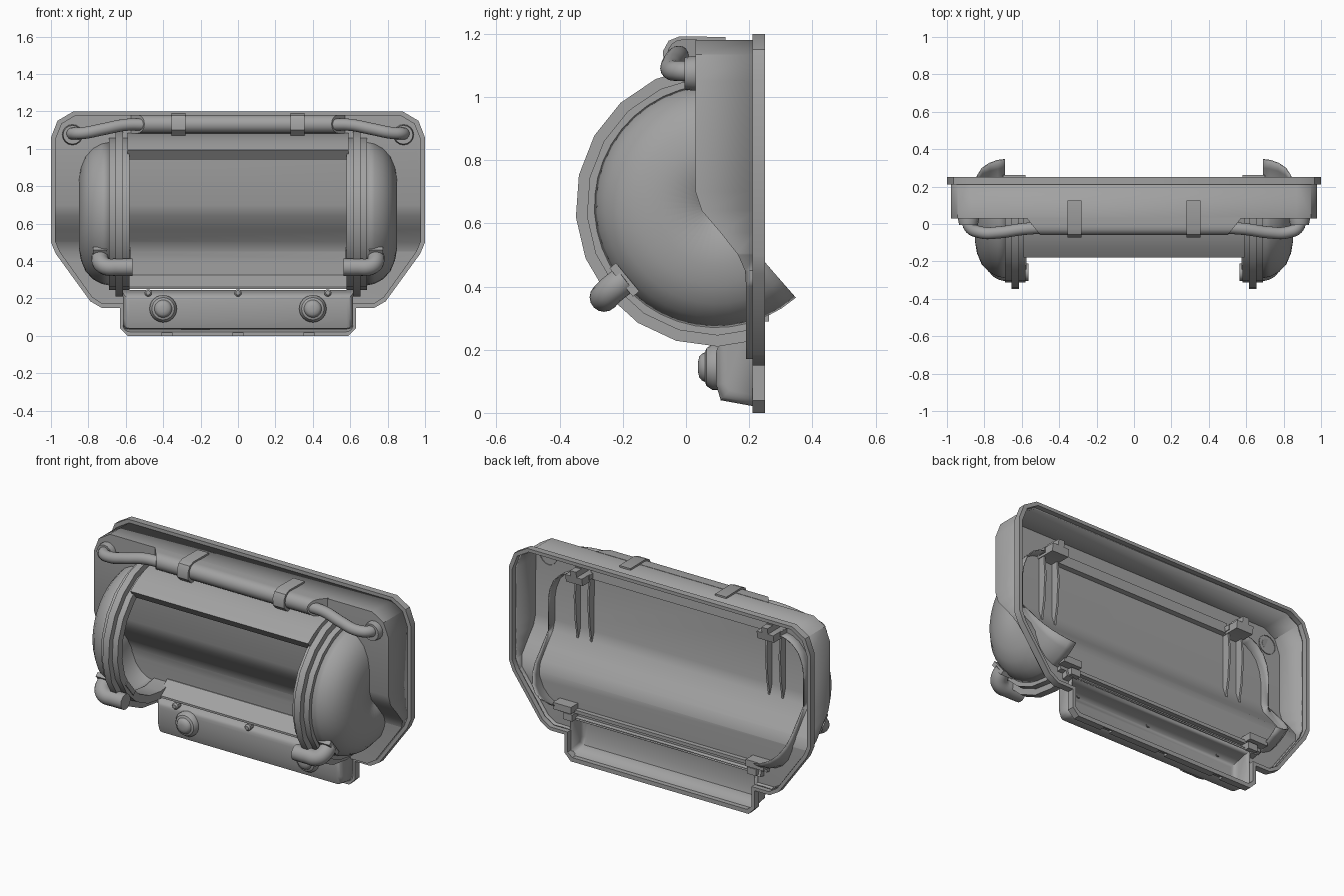
import bpy, bmesh
from math import cos, sin, radians, pi
from mathutils import Matrix

if "Cube" in bpy.data.objects:
    bpy.data.objects.remove(bpy.data.objects["Cube"])

CY, CZ = 0.095, 0.655          # drum axis
GREY = bpy.data.materials.new("dark_grey")
GREY.diffuse_color = (.36, .36, .36, 1)
GREY.use_nodes = True
GREY.node_tree.nodes["Principled BSDF"].inputs["Base Color"].default_value = GREY.diffuse_color


def finish(name, bm, thick=0):
    bmesh.ops.recalc_face_normals(bm, faces=bm.faces)
    me = bpy.data.meshes.new(name)
    bm.to_mesh(me)
    bm.free()
    ob = bpy.data.objects.new(name, me)
    bpy.context.collection.objects.link(ob)
    if thick:
        m = ob.modifiers.new("thickness", 'SOLIDIFY')
        m.thickness = thick
    return ob


def from_data(name, verts, faces, thick=0):
    bm = bmesh.new()
    vs = [bm.verts.new(v) for v in verts]
    for f in faces:
        bm.faces.new([vs[i] for i in f])
    return finish(name, bm, thick)


def prism_x(name, prof, x0, x1):
    """Extrude a (y, z) outline along x."""
    n = len(prof)
    v = [(x, y, z) for x in (x0, x1) for y, z in prof]
    f = [(i, (i + 1) % n, n + (i + 1) % n, n + i) for i in range(n)]
    return from_data(name, v, f + [range(n), range(n, 2 * n)])


def revolve(name, prof, a0, a1, steps, closed=True, thick=0):
    """Sweep an (x, radius) profile around the drum axis."""
    n = len(prof)
    v, f = [], []
    for k in range(steps + 1):
        a = radians(a0 + (a1 - a0) * k / steps)
        v += [(x, CY + r * cos(a), CZ + r * sin(a)) for x, r in prof]
    for k in range(steps):
        for i in range(n if closed else n - 1):
            j = (i + 1) % n
            f.append((k * n + i, k * n + j, k * n + n + j, k * n + n + i))
    if closed:
        f += [range(n), range(steps * n, steps * n + n)]
    return from_data(name, v, f, thick)


def lathe_y(name, prof, cx, cz, n=24):
    """Turn a (radius, y) profile around an axis parallel to y."""
    m = len(prof)
    v = [(cx + r * cos(2 * pi * k / n), y, cz + r * sin(2 * pi * k / n))
         for k in range(n) for r, y in prof]
    f = [(k * m + i, k * m + i + 1, (k + 1) % n * m + i + 1, (k + 1) % n * m + i)
         for k in range(n) for i in range(m - 1)]
    f.append([k * m + m - 1 for k in range(n)])
    return from_data(name, v, f)


def tube(name, pts, r):
    cu = bpy.data.curves.new(name, 'CURVE')
    cu.dimensions = '3D'
    cu.bevel_depth, cu.bevel_resolution, cu.use_fill_caps = r, 6, True
    cu.resolution_u = 6
    sp = cu.splines.new('BEZIER')
    sp.bezier_points.add(len(pts) - 1)
    for b, p in zip(sp.bezier_points, pts):
        b.co = p
        b.handle_left_type = b.handle_right_type = 'AUTO'
    ob = bpy.data.objects.new(name, cu)
    bpy.context.collection.objects.link(ob)
    bpy.ops.object.select_all(action='DESELECT')
    ob.select_set(True)
    bpy.context.view_layer.objects.active = ob
    bpy.ops.object.convert(target='MESH')


def box(name, x, y, z, sx, sy, sz):
    bm = bmesh.new()
    bmesh.ops.create_cube(bm, size=1, matrix=Matrix.Translation((x, y, z))
                          @ Matrix.Diagonal((sx, sy, sz, 1)))
    return finish(name, bm)


def both(half):
    return half + [(-x, z) for x, z in reversed(half)]


outer = [(.88, 1.2), (.965, 1.15), (1, 1.06), (1, .5), (.975, .44), (.79, .185),
         (.73, .15), (.63, .15), (.63, .04), (.59, 0)]
inner = [(.87, 1.18), (.945, 1.135), (.978, 1.05), (.978, .505), (.955, .45), (.78, .205),
         (.725, .17), (.61, .17), (.61, .05), (.58, .025)]

# back flange following the whole outline, with three shallow notches
o, i_ = both(outer), both(inner)
n = len(o)
v = [(x, y, z) for y in (.21, .25) for loop in (o, i_) for x, z in loop]
f = []
for k in range(n):
    j = (k + 1) % n
    f += [(k, j, n + j, n + k), (2 * n + k, 2 * n + j, 3 * n + j, 3 * n + k),
          (k, j, 2 * n + j, 2 * n + k), (n + k, n + j, 3 * n + j, 3 * n + k)]
flange = from_data("back_flange", v, f)
for x in (-.38, 0, .38):
    cut = box("notch_cutter", x, .19, 0, .06, .1, .03)
    cut.hide_render = True
    cut.hide_set(True)
    m = flange.modifiers.new("notch", 'BOOLEAN')
    m.operation, m.object, m.solver = 'DIFFERENCE', cut, 'EXACT'

# housing shell: front panel that steps back lower down, plus side wall
STEPS = [(.70, .03), (.64, .05), (.57, .11), (.50, .165), (.45, .187), (.40, .19)]


def panel_y(z):
    if z >= STEPS[0][0]:
        return .03
    for (z0, y0), (z1, y1) in zip(STEPS, STEPS[1:]):
        if z >= z1:
            return y0 + (y1 - y0) * (z0 - z) / (z0 - z1)
    return .19


bm = bmesh.new()
bm.faces.new([bm.verts.new((x, 0, z)) for x, z in both(inner[:8] + [(.61, .25)])])
for z, _ in STEPS:
    bmesh.ops.bisect_plane(bm, geom=bm.verts[:] + bm.edges[:] + bm.faces[:],
                           plane_co=(0, 0, z), plane_no=(0, 0, 1))
front = bm.verts[:]
rim = [e for e in bm.edges if e.is_boundary]
ext = bmesh.ops.extrude_edge_only(bm, edges=rim)['geom']
for p in ext:
    if isinstance(p, bmesh.types.BMVert):
        p.co.y = .22
for p in front:
    p.co.y = panel_y(p.co.z)
finish("housing_shell", bm, .008)

# lower box, open at the back, with rounded corners
lower = [(.22, .245), (.18, .245), (.095, .222), (.095, .09), (.11, .04), (.22, .02)]
bx = prism_x("lower_box", lower, -.615, .615)
bm = bmesh.new()
bm.from_mesh(bx.data)
bmesh.ops.delete(bm, geom=[q for q in bm.faces if all(abs(p.co.y - .22) < 1e-4 for p in q.verts)],
                 context='FACES_ONLY')
corner = [e for e in bm.edges if not e.is_boundary and e.calc_face_angle(0) > 1.3
          and (max(p.co.y for p in e.verts) < .17 or max(p.co.z for p in e.verts) < .1)]
bmesh.ops.bevel(bm, geom=corner, offset=.035, segments=4, affect='EDGES', profile=.5)
bm.to_mesh(bx.data)
bm.free()
m = bx.modifiers.new("thickness", 'SOLIDIFY')
m.thickness = .008

# box fasteners and small pegs along its top edge
for x in (-.4, .4):
    lathe_y("box_fastener", [(.073, .1), (.073, .085), (.06, .065), (.047, .06),
                             (.042, .05), (.033, .042), (.015, .038)], x, .145)
for x in (-.48, 0, .48):
    lathe_y("box_peg", [(.02, .12), (.02, .09), (.012, .082)], x, .23, 10)

# strip above the opening, sill below it, ledge behind the sill
revolve("upper_drum_strip", [(-.59, .435), (.59, .435), (.59, .37), (-.59, .37)], 95, 129, 4)
prism_x("lower_sill", [(.195, .325), (.185, .325), (.1, .262), (.1, .25), (.195, .25)], -.6, .6)
box("inner_ledge", 0, .205, .29, 1.2, .035, .02)

for s in (-1, 1):
    # stepped hoop at each end of the drum
    revolve("end_hoop", [(s * x, r) for x, r in
                         [(.58, .41), (.615, .41), (.615, .445), (.655, .445), (.655, .41),
                          (.69, .41), (.69, .365), (.58, .365)]], 81, 288, 12)
    # rounded end dish whose lower edge pokes out behind
    revolve("end_dish", [(s * x, r) for x, r in
                         [(.69, .385), (.73, .377), (.775, .353), (.815, .31), (.84, .25),
                          (.85, .19), (.85, .001)]], 90, 311, 26, False, .006)
    # tapered fins and brackets seen inside the shell
    for x in (.59, .68):
        prism_x("inner_fin", [(.034, 1.03), (.075, 1.03), (.085, .9), (.075, .75), (.055, .64),
                              (.034, .7)], s * x - .006, s * x + .006)
    box("upper_bracket", s * .635, .065, 1.045, .12, .06, .03)
    box("upper_bracket_tab", s * .635, .09, 1.075, .04, .05, .05)
    box("lower_bracket", s * .64, .228, .31, .12, .07, .04)
    box("lower_bracket_tab", s * .61, .22, .26, .06, .06, .04)
    # clamp: sleeve lying across the hoop, elbow and slanted end plate
    tube("clamp_sleeve", [(s * .565, -.258, .367), (s * .64, -.258, .367), (s * .705, -.255, .37),
                          (s * .732, -.235, .39), (s * .738, -.19, .425)], .046)
    for x0, x1 in ((.575, .6), (.7, .775)):
        prism_x("clamp_plate", [(-.242, .458), (-.222, .475), (-.148, .385), (-.168, .368)],
                s * x0, s * x1)
    # cable end with grommet
    tube("cable_end", [(s * .5, -.02, 1.13), (s * .6, -.028, 1.128), (s * .72, -.045, 1.105),
                       (s * .82, -.045, 1.085), (s * .88, -.015, 1.082), (s * .885, .035, 1.08)], .032)
    lathe_y("cable_grommet", [(.055, .04), (.055, .02), (.05, -.005), (.03, -.005)], s * .885, 1.075, 16)
    # strap over the cable cover
    prism_x("cable_strap", [(.125, 1.178), (.125, 1.19), (-.02, 1.192), (-.055, 1.178), (-.073, 1.145),
                            (-.07, 1.1), (-.04, 1.072), (.035, 1.072), (.035, 1.178)],
            s * .318 - .037, s * .318 + .037)

# cable cover: half-round bar with slanted ends
sec = [(.035, 1.182)] + [(-.012 - .048 * sin(pi * k / 8), 1.132 + .05 * cos(pi * k / 8))
                         for k in range(9)] + [(.035, 1.082)]
cover = prism_x("cable_cover", sec, -.5, .5)
for p in cover.data.vertices:
    p.co.x *= 1 + (p.co.y + .06) * 1.6

# smooth shading with hard edges kept, one grey for everything
bpy.ops.object.select_all(action='DESELECT')
for ob in bpy.context.collection.objects:
    if ob.type == 'MESH' and not ob.hide_render:
        ob.data.materials.append(GREY)
        ob.select_set(True)
        bpy.context.view_layer.objects.active = ob
bpy.ops.object.shade_smooth_by_angle(angle=radians(34))
